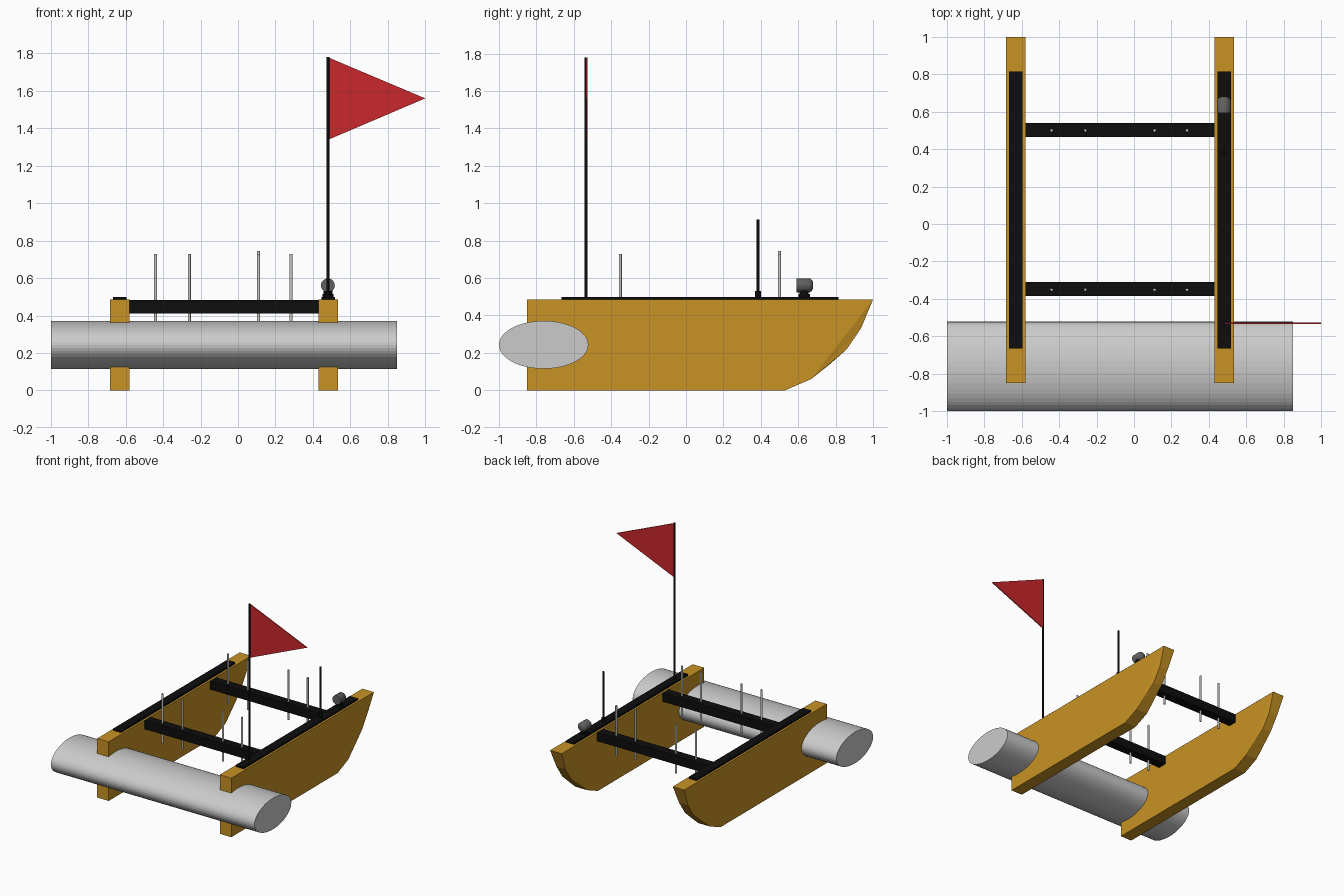
import bpy, bmesh, math
from mathutils import Matrix

if "Cube" in bpy.data.objects:
    bpy.data.objects.remove(bpy.data.objects["Cube"])


def mat(name, c):
    m = bpy.data.materials.new(name)
    m.diffuse_color = (*c, 1)
    m.use_nodes = True
    m.node_tree.nodes["Principled BSDF"].inputs["Base Color"].default_value = m.diffuse_color
    return m


YELLOW = mat("hull_yellow", (0.58, 0.29, 0.018))
BLACK = mat("black", (0.004, 0.004, 0.004))
RED = mat("flag_red", (0.58, 0.02, 0.025))
DARK = mat("dark_grey", (0.12, 0.12, 0.12))


def finish(name, bm, material=None, smooth=False):
    bmesh.ops.recalc_face_normals(bm, faces=bm.faces)
    me = bpy.data.meshes.new(name)
    bm.to_mesh(me)
    bm.free()
    ob = bpy.data.objects.new(name, me)
    bpy.context.collection.objects.link(ob)
    if material:
        me.materials.append(material)
    if smooth:
        bpy.context.view_layer.objects.active = ob
        ob.select_set(True)
        bpy.ops.object.shade_smooth_by_angle(angle=math.radians(40))
        ob.select_set(False)
    return ob


def box(name, lo, hi, material):
    bm = bmesh.new()
    bmesh.ops.create_cube(bm, size=1)
    for v in bm.verts:
        v.co = [l + (c + 0.5) * (h - l) for c, l, h in zip(v.co, lo, hi)]
    return finish(name, bm, material)


def rod(name, x, y, z0, z1, r, material=None, n=12):
    bm = bmesh.new()
    bmesh.ops.create_cone(bm, cap_ends=True, segments=n, radius1=r, radius2=r, depth=z1 - z0,
                          matrix=Matrix.Translation((x, y, (z0 + z1) / 2)))
    return finish(name, bm, material, True)


# hull: flat sides cut by a straight chord, rounded stem bulging out between them
def hull(name, x, w=0.0525):
    bm = bmesh.new()
    side = [(-0.85, 0.485), (-0.85, 0), (0.53, 0), (0.67, 0.06), (1.0, 0.485)]
    stem = [(0.77, 0.14), (0.86, 0.22), (0.935, 0.33)]
    L, R = ([bm.verts.new((x + s * w, y, z)) for y, z in side] for s in (-1, 1))
    SL, SR = ([bm.verts.new((x + s * w * 0.75, y, z)) for y, z in stem] for s in (-1, 1))
    bm.faces.new(L)
    bm.faces.new(R)
    for i in (4, 0, 1, 2):
        j = (i + 1) % 5
        bm.faces.new((L[i], L[j], R[j], R[i]))
    for e, s in ((L, SL), (R, SR)):
        ring = [s[0], s[1], s[2], e[4]]
        for a, b in zip(ring, ring[1:]):
            bm.faces.new((e[3], a, b))
    left, right = [L[3], *SL, L[4]], [R[3], *SR, R[4]]
    for i in range(4):
        bm.faces.new((left[i], left[i + 1], right[i + 1], right[i]))
    finish(name, bm, YELLOW)


for side, x in (("left", -0.632), ("right", 0.482)):
    hull(side + "_hull", x)
    box(side + "_deck_strip", (x - 0.036, -0.665, 0.484), (x + 0.036, 0.815, 0.5), BLACK)

# cross beams with vertical pins
for end, y in (("front", -0.348), ("rear", 0.503)):
    box(end + "_cross_beam", (-0.58, y - 0.037, 0.412), (0.43, y + 0.037, 0.484), BLACK)
    for i, x in enumerate((-0.44, -0.26, 0.11, 0.283)):
        lift = 0.017 if end == "rear" and i == 2 else 0
        rod(f"{end}_pin_{i + 1}", x, y - 0.003, 0.32 + lift, 0.728 + lift, 0.008)

# float: elliptical cylinder through the hulls
bm = bmesh.new()
bmesh.ops.create_cone(bm, cap_ends=True, segments=48, radius1=1, radius2=1, depth=1.85)
bm.transform(Matrix.Translation((-0.075, -0.761, 0.243)) @ Matrix.Diagonal((1, 0.239, 0.128, 1))
             @ Matrix.Rotation(math.pi / 2, 4, 'Y'))
finish("cross_float", bm)

# flag and pole
rod("flag_pole", 0.48, -0.535, 0.495, 1.78, 0.008, BLACK)
bm = bmesh.new()
f = bm.faces.new([bm.verts.new((x, -0.535, z)) for x, z in ((0.484, 1.34), (1.0, 1.56), (0.484, 1.778))])
ext = bmesh.ops.extrude_face_region(bm, geom=[f])
for v in ext["geom"]:
    if isinstance(v, bmesh.types.BMVert):
        v.co.y += 0.008
finish("flag", bm, RED)

# antenna
rod("antenna_base", 0.48, 0.386, 0.495, 0.532, 0.016, BLACK, 16)
rod("antenna", 0.48, 0.386, 0.53, 0.912, 0.008, BLACK)

# lamp: stepped base and domed body, revolved around y
rod("lamp_base", 0.48, 0.632, 0.495, 0.515, 0.03, BLACK, 24)
rod("lamp_neck", 0.48, 0.632, 0.51, 0.54, 0.024, BLACK, 24)
bm = bmesh.new()
n = 24
prof = [(0.592, 0.037), (0.662, 0.037), (0.672, 0.03), (0.68, 0.016)]
rings = [[bm.verts.new((0.48 + r * math.cos(i * math.tau / n), y, 0.561 + r * math.sin(i * math.tau / n)))
          for i in range(n)] for y, r in prof]
for a, b in zip(rings, rings[1:]):
    for i in range(n):
        j = (i + 1) % n
        bm.faces.new((a[i], a[j], b[j], b[i]))
bm.faces.new(rings[0])
bm.faces.new(rings[-1])
finish("lamp_body", bm, DARK, True)
